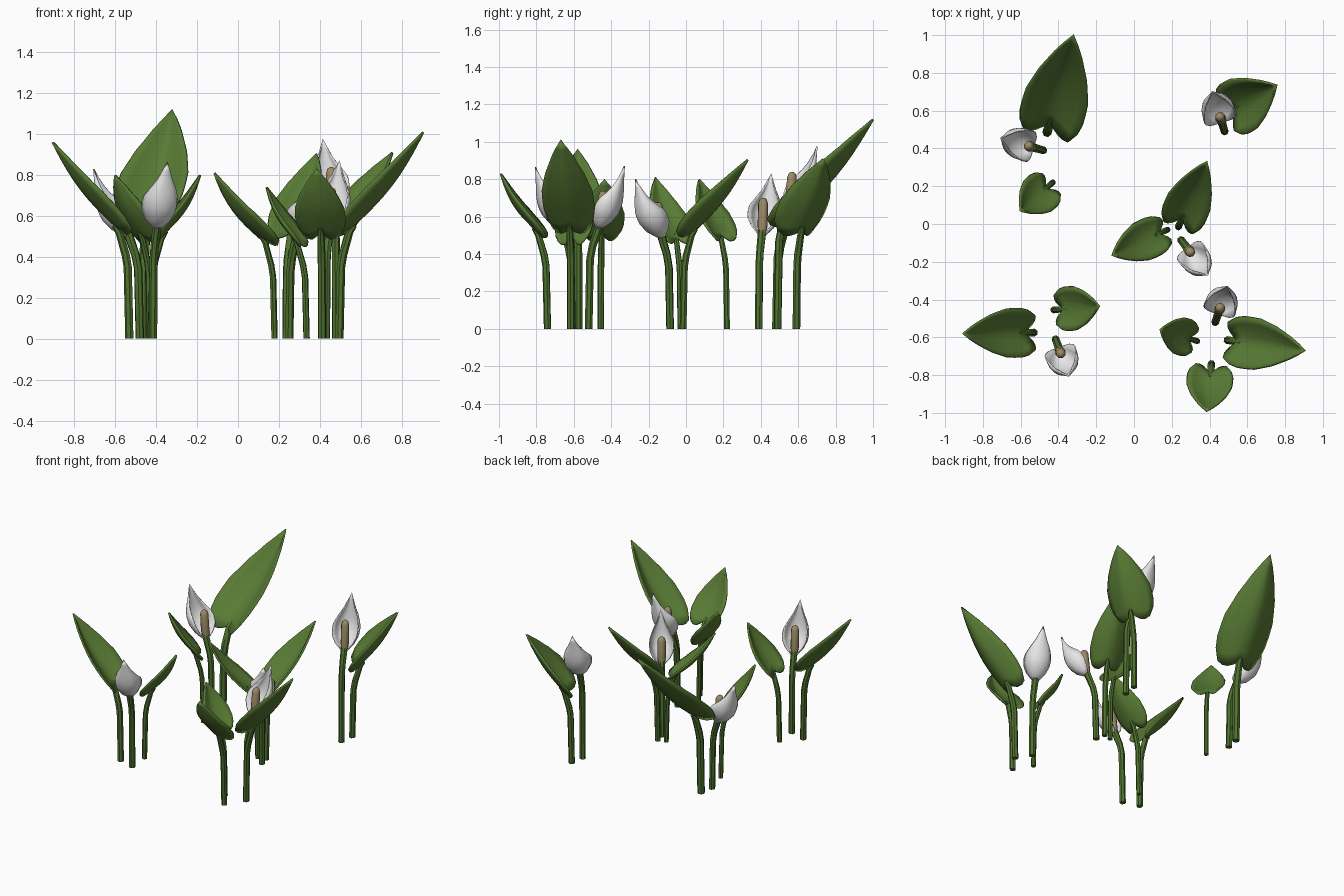
import bpy, bmesh, math
from mathutils import Vector

if "Cube" in bpy.data.objects:
    bpy.data.objects.remove(bpy.data.objects["Cube"])


def material(name, rgb):
    m = bpy.data.materials.new(name)
    m.diffuse_color = (*rgb, 1)
    m.use_nodes = True
    m.node_tree.nodes["Principled BSDF"].inputs["Base Color"].default_value = m.diffuse_color
    return m


LEAF = material("leaf green", (0.10, 0.20, 0.035))
STEM = material("stem green", (0.078, 0.17, 0.028))
WHITE = material("petal white", (0.80, 0.80, 0.80))
TAN = material("spadix tan", (0.33, 0.26, 0.13))


def lerp_table(table, t):
    """Linear lookup in a list of (t, value, value...) rows."""
    for a, b in zip(table, table[1:]):
        if t <= b[0]:
            f = (t - a[0]) / (b[0] - a[0])
            return [p + (q - p) * f for p, q in zip(a[1:], b[1:])]
    return list(table[-1][1:])


def make_object(name, bm, mat, base, heading, angle=50):
    """Local x points outwards from the plant; heading turns it about z."""
    bmesh.ops.remove_doubles(bm, verts=bm.verts, dist=1e-5)
    bmesh.ops.recalc_face_normals(bm, faces=bm.faces)
    me = bpy.data.meshes.new(name)
    bm.to_mesh(me)
    bm.free()
    me.materials.append(mat)
    ob = bpy.data.objects.new(name, me)
    bpy.context.collection.objects.link(ob)
    ob.location = (base[0], base[1], 0)
    ob.rotation_euler.z = heading
    bpy.ops.object.select_all(action='DESELECT')
    ob.select_set(True)
    bpy.context.view_layer.objects.active = ob
    bpy.ops.object.shade_smooth_by_angle(angle=math.radians(angle))
    return ob


def tube(path, sides=7):
    """Capped tube through (r, z, radius) points in the local x-z plane."""
    bm = bmesh.new()
    rings = []
    for i, (r, z, rad) in enumerate(path):
        a, b = path[max(i - 1, 0)], path[min(i + 1, len(path) - 1)]
        t = Vector((b[0] - a[0], 0, b[1] - a[1])).normalized()
        if i == 0:
            t = Vector((0, 0, 1))
        side = Vector((t.z, 0, -t.x))
        rings.append([bm.verts.new(Vector((r, 0, z)) + side * rad * math.cos(k * math.tau / sides)
                                   + Vector((0, 1, 0)) * rad * math.sin(k * math.tau / sides))
                      for k in range(sides)])
    for a, b in zip(rings, rings[1:]):
        for k in range(sides):
            j = (k + 1) % sides
            bm.faces.new((a[k], a[j], b[j], b[k]))
    bm.faces.new(rings[0][::-1])
    bm.faces.new(rings[-1])
    return bm


def sheet(point, nu, nv):
    """Grid surface from point(u, v), u in -1..1, v in 0..1."""
    bm = bmesh.new()
    g = [[bm.verts.new(point(-1 + 2 * i / nu, j / nv)) for i in range(nu + 1)]
         for j in range(nv + 1)]
    for j in range(nv):
        for i in range(nu):
            bm.faces.new((g[j][i], g[j][i + 1], g[j + 1][i + 1], g[j + 1][i]))
    bmesh.ops.remove_doubles(bm, verts=bm.verts, dist=1e-5)
    return bm


def thicken(ob, t):
    m = ob.modifiers.new("thickness", 'SOLIDIFY')
    m.thickness = t
    m.offset = 0


def place(base, tip):
    d = Vector(tip) - Vector(base)
    return d.length, math.atan2(d.y, d.x)


# Half width of a heart-shaped leaf along its length
LEAF_WIDTH = [(0, .70), (.1, .90), (.22, 1), (.4, .97), (.6, .75), (.8, .42), (.9, .22), (1, 0)]


def leaf(n, base, tip, tip_z, width, foot_z, rad):
    reach, heading = place(base, tip)
    a = Vector((0.055, 0, foot_z))
    chord = Vector((reach, 0, tip_z)) - a
    length = chord.length
    c = chord.normalized()
    up = Vector((-c.z, 0, c.x))
    # long leaves are folded, short ones are flatter and more bowed
    fold, sag = (0.55, 0.055) if length > 0.45 else (0.36, 0.085)

    def point(u, v):
        w = lerp_table(LEAF_WIDTH, v)[0] * width / 2
        lobe = -0.055 / length * math.sin(min(abs(u) * 1.5, 1.7) * math.pi / 2)
        s = lobe * (1 - v) ** 2 + v
        lift = fold * w * abs(u) ** 1.4 - sag * length * math.sin(math.pi * v)
        return a + c * (s * length) + up * lift + Vector((0, w * u, 0))

    thicken(make_object(f"leaf_{n}", sheet(point, 8, 10), LEAF, base, heading), 0.012)
    # leaf stem with a bend below the blade
    bend = foot_z - 0.15
    stem = [(0, 0, rad), (0.008, bend - .04, rad), (0.018, bend + .02, rad),
            (0.05, foot_z - .02, rad * .9), (0.075, foot_z + .015, rad * .6)]
    make_object(f"leaf_stem_{n}", tube(stem), STEM, base, heading)


# Petal rows: v, back r, back z, edge r, edge z, half width
PETAL = [(0, .065, .00, .05, .015, .022), (.15, .130, .03, .05, .05, .055),
         (.35, .178, .08, .062, .10, .080), (.55, .200, .13, .09, .155, .084),
         (.72, .21, .19, .15, .20, .062), (.86, .215, .25, .19, .255, .028),
         (1, .225, .33, .225, .33, 0)]


def flower(n, base, tip, tip_z, size):
    reach, heading = place(base, tip)
    foot = tip_z - 0.33 * size
    k = reach / 0.225

    def squared(x):
        return math.copysign(abs(x) ** 0.75, x)

    def point(u, v):
        br, bz, er, ez, w = lerp_table(PETAL, v)
        th = u * math.pi / 2
        f = 1 - squared(math.cos(th)) if abs(u) < 1 else 1
        return Vector(((br + (er - br) * f) * k, w * size * squared(math.sin(th)),
                       foot + (bz + (ez - bz) * f) * size))

    thicken(make_object(f"petal_{n}", sheet(point, 8, 12), WHITE, base, heading), 0.007)
    # rounded spadix inside the petal
    spadix = [(.06, foot + .01, .02), (.07, foot + .05, .028), (.08, foot + .17 * size, .027),
              (.082, foot + .19 * size, .021), (.083, foot + .2 * size, .009)]
    make_object(f"spadix_{n}", tube(spadix, 8), TAN, base, heading)
    # flower stem
    stem = [(0, 0, .021), (.008, foot - .16, .021), (.022, foot - .09, .021),
            (.055, foot, .023), (.065, foot + .03, .022)]
    make_object(f"flower_stem_{n}", tube(stem), STEM, base, heading)


# stem base, tip, tip height, width, blade foot height, stem radius
LEAVES = [
    ((-.46, .485), (-.32, 1.0), 1.12, .345, .57, .025),
    ((-.43, .22), (-.60, .07), .80, .22, .51, .016),
    ((.495, .59), (.755, .735), .91, .30, .53, .021),
    ((.235, -.015), (.385, .33), .905, .24, .52, .019),
    ((.178, -.03), (-.115, -.165), .81, .215, .49, .016),
    ((-.53, -.575), (-.905, -.58), .96, .26, .54, .021),
    ((-.425, -.455), (-.185, -.435), .80, .235, .51, .018),
    ((.335, -.62), (.14, -.56), .74, .20, .49, .016),
    ((.495, -.615), (.905, -.67), 1.01, .275, .54, .021),
    ((.41, -.74), (.385, -.99), .83, .245, .525, .020),
]
for i, args in enumerate(LEAVES, 1):
    leaf(i, *args)

# stem base, tip, tip height, size
FLOWERS = [
    ((-.48, .39), (-.705, .455), .83, 1.0),
    ((.48, .49), (.415, .70), .975, 1.05),
    ((.25, -.085), (.39, -.27), .80, .95),
    ((-.415, -.61), (-.345, -.805), .865, 1.0),
    ((.43, -.52), (.495, -.33), .87, 1.02),
]
for i, args in enumerate(FLOWERS, 1):
    flower(i, *args)
